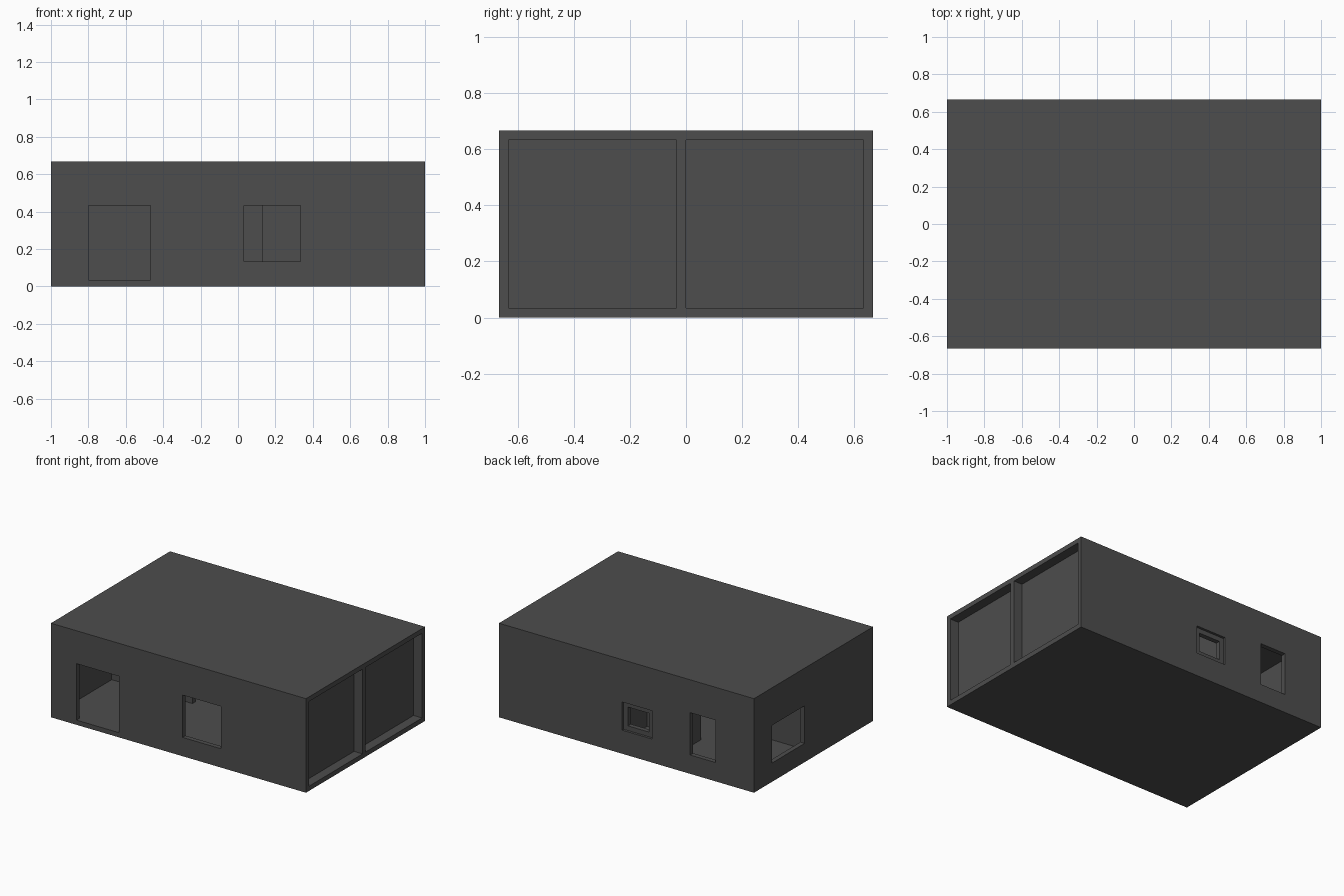
import bpy, bmesh
from mathutils import Vector

cube = bpy.data.objects.get("Cube")
if cube:
    bpy.data.objects.remove(cube, do_unlink=True)

# One dark grey for the whole building
grey = bpy.data.materials.new("dark_grey")
grey.use_nodes = True
COLOR = (0.075, 0.075, 0.075, 1)
grey.diffuse_color = COLOR
bsdf = next(n for n in grey.node_tree.nodes if n.type == 'BSDF_PRINCIPLED')
bsdf.inputs["Base Color"].default_value = COLOR
bsdf.inputs["Roughness"].default_value = 0.8

T = 0.0333          # wall thickness
X, Y, H = 1.0, 0.6667, 0.6667


def boxes(name, spans):
    """One object made of boxes given as (x0, x1, y0, y1, z0, z1)."""
    bm = bmesh.new()
    for x0, x1, y0, y1, z0, z1 in spans:
        lo, hi = Vector((x0, y0, z0)), Vector((x1, y1, z1))
        for v in bmesh.ops.create_cube(bm, size=1)["verts"]:
            v.co = (lo + hi) / 2 + v.co * (hi - lo)
    mesh = bpy.data.meshes.new(name)
    bm.to_mesh(mesh)
    bm.free()
    mesh.materials.append(grey)
    ob = bpy.data.objects.new(name, mesh)
    bpy.context.collection.objects.link(ob)
    return ob


def cut(ob, spans):
    """Subtract boxes from an object, one after the other."""
    for span in spans:
        cutter = boxes("cutter", [span])
        cutter.hide_render = True
        mod = ob.modifiers.new("opening", 'BOOLEAN')
        mod.operation = 'DIFFERENCE'
        mod.solver = 'EXACT'
        mod.object = cutter
        bpy.context.view_layer.objects.active = ob
        bpy.ops.object.modifier_apply(modifier=mod.name)
        bpy.data.objects.remove(cutter, do_unlink=True)


# Outer shell with floor and roof, hollowed and pierced
shell = boxes("outer_shell", [(-X, X, -Y, Y, 0, H)])
OUT = 0.05
cut(shell, [
    (-X + T, 0.9, -Y + T, Y - T, T, H - T),                   # interior
    (0.9333, X + OUT, -Y + T, -T, T, H - T),                  # side bay, front
    (0.9333, X + OUT, 0, Y - T, T, H - T),                    # side bay, back
    (-0.8, -0.4667, -Y - OUT, -Y + T + 0.01, T, 0.4333),      # front doorway
    (0.0333, 0.3333, -Y - OUT, -Y + T + 0.01, 0.1333, 0.4333),  # front window
    (-0.2, 0.0333, Y - T - 0.01, Y + OUT, 0.1667, 0.3667),    # small back window
    (-0.7, -0.5, Y - T - 0.01, Y + OUT, 0.1333, 0.4333),      # tall back window
    (-X - OUT, -X + T + 0.01, 0.1, 0.4667, 0.1333, 0.4),      # end window
])

# Recessed frame in the small back window
frame = boxes("small_window_frame", [(-0.2, 0.0333, 0.6167, 0.65, 0.1667, 0.3667)])
cut(frame, [(-0.1667, 0, 0.6, 0.7, 0.2, 0.3333)])

# Interior partitions
Z0, Z1 = T, H - T
boxes("middle_partition", [(-X + T, -0.3333, -T, 0, Z0, Z1)])
boxes("small_room_front_wall", [(-0.3, 0.1, 0.26, 0.2933, Z0, Z1)])
boxes("small_room_right_wall", [(-0.3, -0.2667, 0.2933, Y - T, Z0, Z1)])
boxes("small_room_left_wall", [(0.1, 0.1333, 0.26, Y - T, Z0, Z1)])
